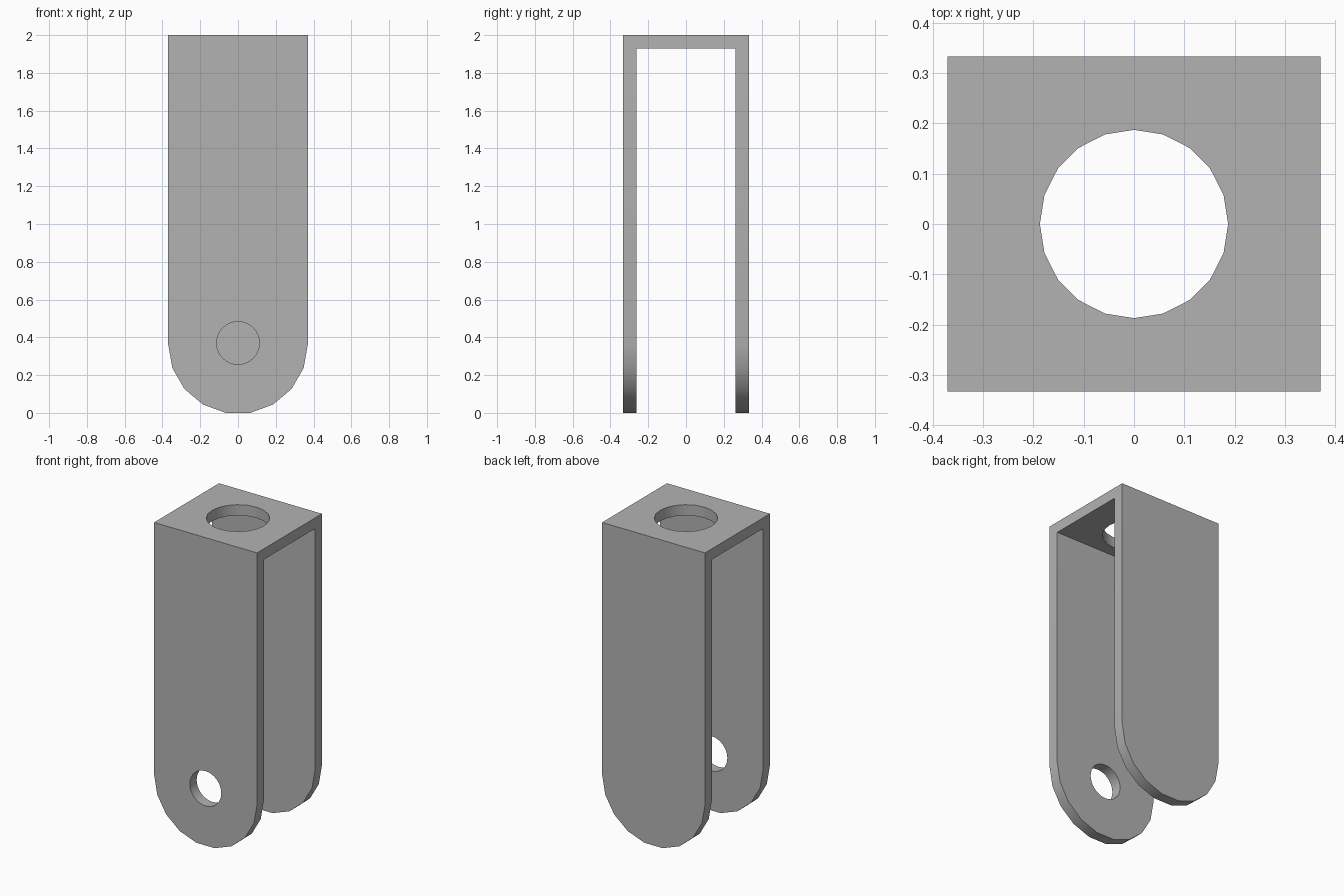
import bpy, bmesh
from math import cos, sin, pi, radians
from mathutils import Vector

cube = bpy.data.objects.get("Cube")
if cube:
    bpy.data.objects.remove(cube)

HALF_X, HALF_Y, HEIGHT, WALL = 0.37, 0.333, 2.0, 0.07
PIVOT_Z = HALF_X * cos(radians(10))      # centre of the rounded arm ends

steel = bpy.data.materials.new("steel_grey")
steel.use_nodes = True
grey = (0.45, 0.45, 0.45, 1)
steel.diffuse_color = grey
steel.node_tree.nodes["Principled BSDF"].inputs["Base Color"].default_value = grey


def prism(name, points, direction):
    """Extrude a closed outline of 3D points along a direction."""
    bm = bmesh.new()
    face = bm.faces.new([bm.verts.new(p) for p in points])
    side = bmesh.ops.extrude_face_region(bm, geom=[face])
    moved = [g for g in side["geom"] if isinstance(g, bmesh.types.BMVert)]
    bmesh.ops.translate(bm, verts=moved, vec=Vector(direction))
    bmesh.ops.recalc_face_normals(bm, faces=bm.faces)
    mesh = bpy.data.meshes.new(name)
    bm.to_mesh(mesh)
    bm.free()
    mesh.materials.append(steel)
    obj = bpy.data.objects.new(name, mesh)
    bpy.context.collection.objects.link(obj)
    return obj


def circle(radius, sides):
    return [(radius * cos(2 * pi * i / sides), radius * sin(2 * pi * i / sides))
            for i in range(sides)]


# Bracket: an upside-down U channel running along x
inner = HALF_Y - WALL
channel = [(-HALF_Y, -1), (-HALF_Y, HEIGHT), (HALF_Y, HEIGHT), (HALF_Y, -1),
           (inner, -1), (inner, HEIGHT - WALL), (-inner, HEIGHT - WALL), (-inner, -1)]
bracket = prism("clevis_bracket", [(-1, y, z) for y, z in channel], (2, 0, 0))

# Outline that trims the sides and rounds the arm ends
arc = [(HALF_X * cos(a), PIVOT_Z - HALF_X * sin(a))
       for a in (radians(20 * i) for i in range(10))]
outline = [(-HALF_X, 3), (HALF_X, 3)] + arc
trim = prism("outline_trim", [(x, -1, z) for x, z in outline], (0, 2, 0))

# Stud hole through the top, pin hole through the front arm only
stud = prism("stud_hole_cutter", [(x, y, 1.5) for x, y in circle(0.187, 20)], (0, 0, 1))
pin = prism("pin_hole_cutter", [(x, -1, z + HALF_X) for x, z in circle(0.113, 32)], (0, 1, 0))

cutters = ((trim, 'INTERSECT'), (stud, 'DIFFERENCE'), (pin, 'DIFFERENCE'))
for cutter, operation in cutters:
    cutter.hide_render = True
    mod = bracket.modifiers.new(cutter.name, 'BOOLEAN')
    mod.object, mod.operation, mod.solver = cutter, operation, 'EXACT'

# Apply the cuts, remove the helpers, smooth the curved edges
bpy.ops.object.select_all(action='DESELECT')
bracket.select_set(True)
bpy.context.view_layer.objects.active = bracket
for cutter, _ in cutters:
    bpy.ops.object.modifier_apply(modifier=cutter.name)
    bpy.data.objects.remove(cutter)
bpy.ops.object.shade_smooth_by_angle(angle=radians(30))
